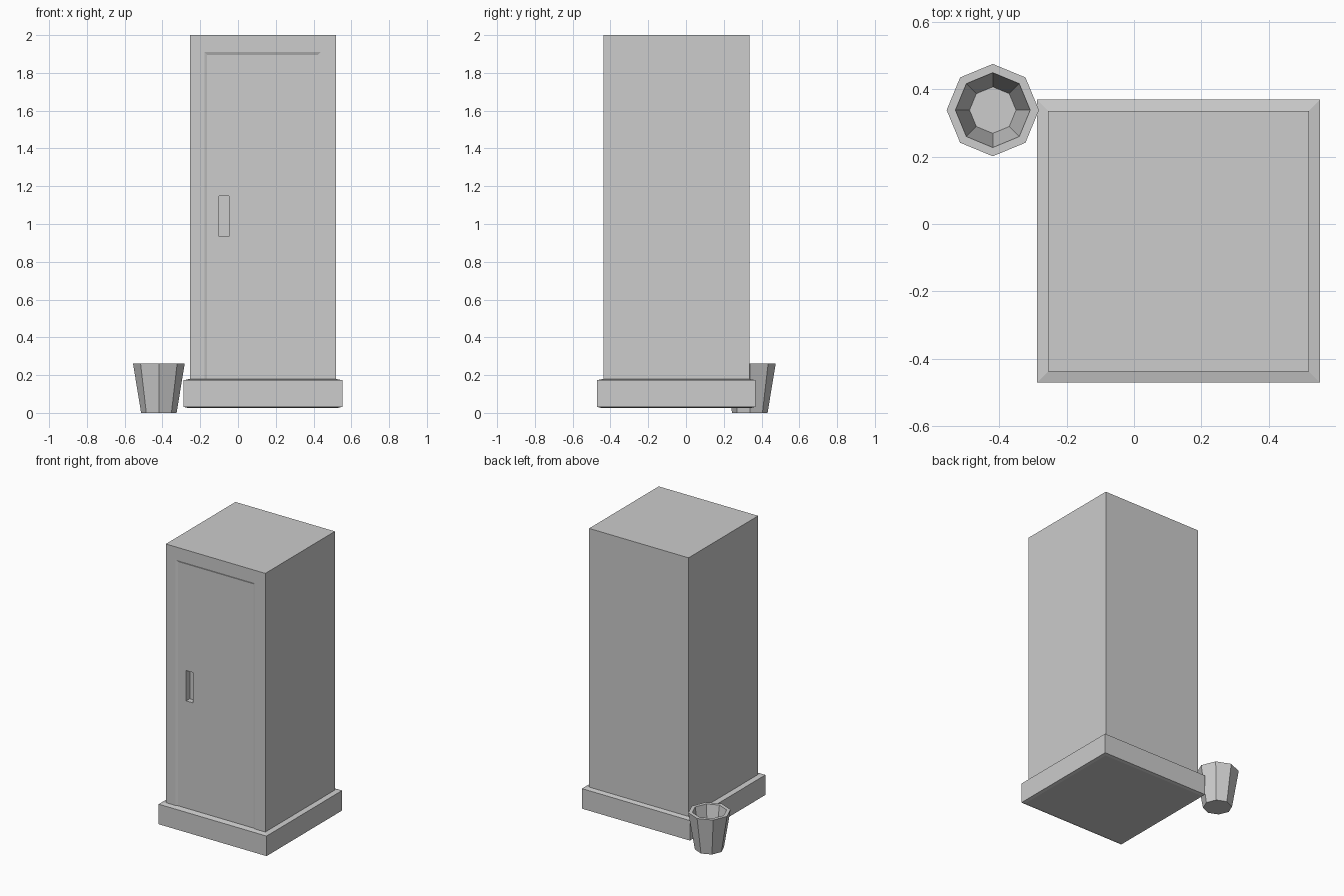
import bpy, bmesh, math
from mathutils import Vector

if "Cube" in bpy.data.objects:
    bpy.data.objects.remove(bpy.data.objects["Cube"])

grey = bpy.data.materials.new("light_grey")
grey.diffuse_color = (0.604, 0.604, 0.604, 1)
grey.use_nodes = True
grey.node_tree.nodes["Principled BSDF"].inputs["Base Color"].default_value = grey.diffuse_color


def loft(name, rings):
    """Closed solid through a list of equal-length point rings."""
    bm = bmesh.new()
    loops = [[bm.verts.new(p) for p in ring] for ring in rings]
    n = len(loops[0])
    for a, b in zip(loops, loops[1:]):
        for i in range(n):
            j = (i + 1) % n
            bm.faces.new((a[i], a[j], b[j], b[i]))
    bm.faces.new(loops[0][::-1])
    bm.faces.new(loops[-1])
    bmesh.ops.recalc_face_normals(bm, faces=bm.faces)
    mesh = bpy.data.meshes.new(name)
    bm.to_mesh(mesh)
    bm.free()
    mesh.materials.append(grey)
    obj = bpy.data.objects.new(name, mesh)
    bpy.context.collection.objects.link(obj)
    return obj


def square(half, z, cx=0.132, cy=-0.051):
    return [(cx + sx * half, cy + sy * half, z)
            for sx, sy in ((-1, -1), (1, -1), (1, 1), (-1, 1))]


def front_rect(x0, x1, z0, z1, y):
    return [(x0, y, z0), (x1, y, z0), (x1, y, z1), (x0, y, z1)]


def octagon(r, z, cx=-0.419, cy=0.338):
    return [(cx + r * math.cos(i * math.pi / 4), cy + r * math.sin(i * math.pi / 4), z)
            for i in range(8)]


def cut(obj, cutter):
    cutter.hide_render = True
    mod = obj.modifiers.new("cut", 'BOOLEAN')
    mod.operation = 'DIFFERENCE'
    mod.solver = 'EXACT'
    mod.object = cutter
    bpy.context.view_layer.objects.active = obj
    bpy.ops.object.modifier_apply(modifier=mod.name)
    bpy.data.objects.remove(cutter)


# Cabinet body, standing in the plinth
body = loft("cabinet_body", [square(0.387, 0.15), square(0.387, 2.0)])

# Shallow door panel with sloped edges, running down to the plinth
cut(body, loft("door_cutter", [
    front_rect(-0.193, 0.453, 0.10, 1.925, -0.444),
    front_rect(-0.163, 0.423, 0.10, 1.895, -0.432)]))

# Recessed handle slot
cut(body, loft("handle_cutter", [
    front_rect(-0.101, -0.048, 0.935, 1.148, -0.50),
    front_rect(-0.101, -0.048, 0.935, 1.148, -0.392)]))

# Plinth with a slightly sloped ledge
loft("plinth", [square(0.400, 0.027), square(0.420, 0.032),
                square(0.420, 0.173), square(0.387, 0.180)])

# Eight-sided waste bin with a hollow inside
loft("waste_bin", [octagon(0.094, 0), octagon(0.137, 0.262),
                   octagon(0.111, 0.262), octagon(0.069, 0.018)])
